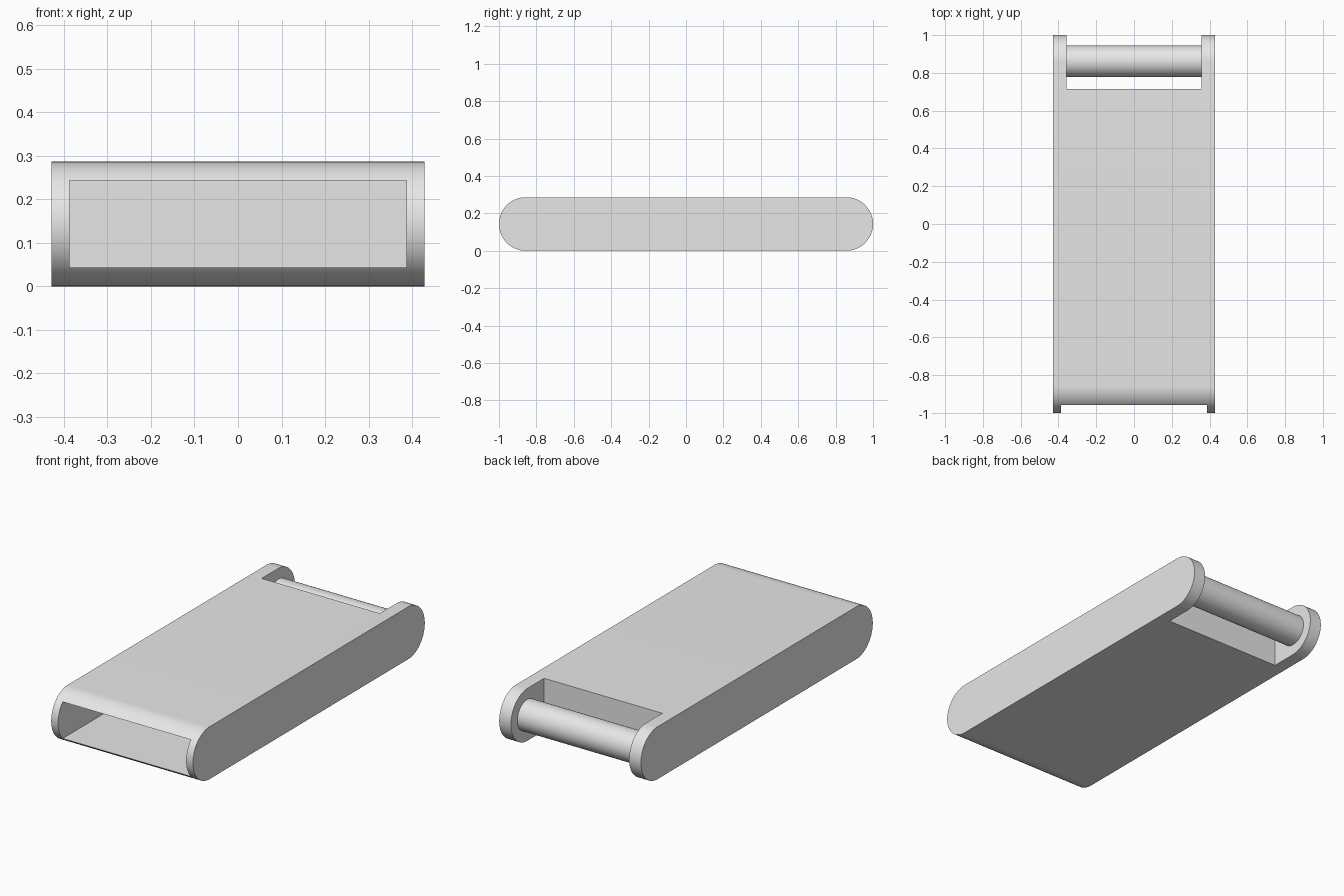
import bpy
import bmesh
from math import sin, cos, pi, radians

cube = bpy.data.objects.get("Cube")
if cube:
    bpy.data.objects.remove(cube, do_unlink=True)

HALF_W, RADIUS, END = 0.428, 0.143, 0.857

grey = bpy.data.materials.new("light_grey")
grey.use_nodes = True
colour = (0.8, 0.8, 0.8, 1)
grey.diffuse_color = colour
grey.node_tree.nodes["Principled BSDF"].inputs["Base Color"].default_value = colour


def prism(name, profile, half_width):
    """Extrude a closed (y, z) profile across x."""
    bm = bmesh.new()
    face = bm.faces.new([bm.verts.new((-half_width, y, z)) for y, z in profile])
    new = bmesh.ops.extrude_face_region(bm, geom=[face])["geom"]
    bmesh.ops.translate(bm, vec=(2 * half_width, 0, 0),
                        verts=[v for v in new if isinstance(v, bmesh.types.BMVert)])
    bmesh.ops.recalc_face_normals(bm, faces=bm.faces)
    mesh = bpy.data.meshes.new(name)
    bm.to_mesh(mesh)
    bm.free()
    mesh.materials.append(grey)
    obj = bpy.data.objects.new(name, mesh)
    bpy.context.collection.objects.link(obj)
    return obj


def arc(y, radius, start, end, steps):
    return [(y + radius * cos(start + (end - start) * i / steps),
             RADIUS + radius * sin(start + (end - start) * i / steps))
            for i in range(steps + 1)]


def box(y0, y1, z0, z1):
    return [(y0, z0), (y1, z0), (y1, z1), (y0, z1)]


def activate(obj):
    bpy.ops.object.select_all(action="DESELECT")
    obj.select_set(True)
    bpy.context.view_layer.objects.active = obj


def cut(obj, cutter):
    cutter.hide_render = True
    mod = obj.modifiers.new("cut", "BOOLEAN")
    mod.operation, mod.solver, mod.object = "DIFFERENCE", "EXACT", cutter
    activate(obj)
    bpy.ops.object.modifier_apply(modifier=mod.name)
    bpy.data.objects.remove(cutter, do_unlink=True)


# Round-ended body
body = prism("body", arc(END, RADIUS, -pi / 2, pi / 2, 40)
             + arc(-END, RADIUS, pi / 2, 3 * pi / 2, 40), HALF_W)

# Open slot at the back, leaving two arms, and deep pocket at the front
cut(body, prism("slot_cutter", box(0.714, 1.2, -0.2, 0.5), 0.357))
cut(body, prism("pocket_cutter", box(-1.2, 0.67, 0.043, 0.243), 0.387))

# Roller held between the arms
roller = prism("roller", arc(0.861, 0.084, 0, 2 * pi, 64)[:-1], HALF_W - 0.002)

for part in (body, roller):
    activate(part)
    bpy.ops.object.shade_smooth_by_angle(angle=radians(30))
